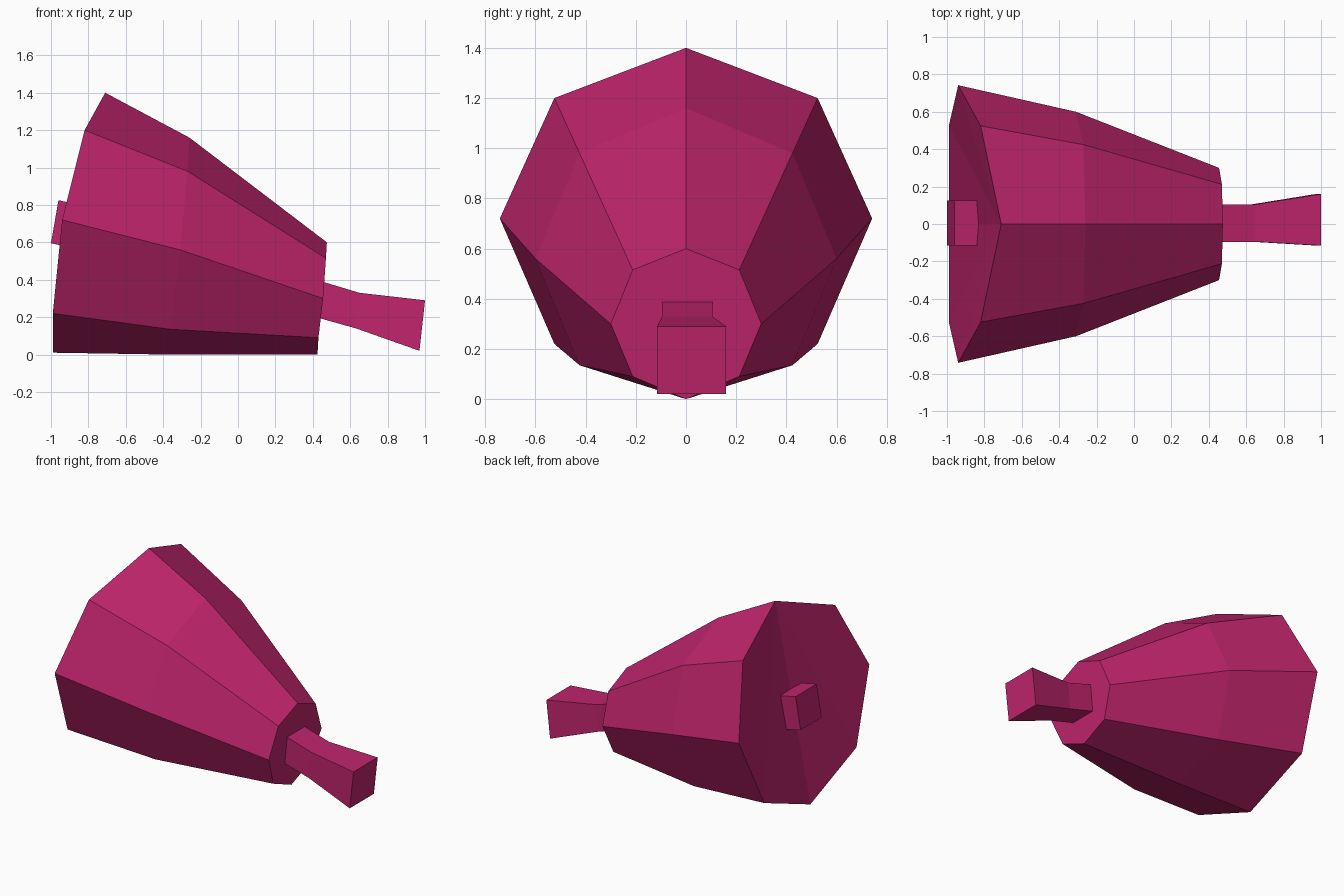
import bpy
import bmesh
from math import sin, pi

default_cube = bpy.data.objects.get("Cube")
if default_cube:
    bpy.data.objects.remove(default_cube, do_unlink=True)

magenta = bpy.data.materials.new("magenta")
magenta.use_nodes = True
colour = (0.52, 0.018, 0.15, 1)
magenta.diffuse_color = colour
magenta.node_tree.nodes["Principled BSDF"].inputs["Base Color"].default_value = colour


def loft(name, rings, fan_first=False):
    """Skin a list of closed rings with flat faces and close both ends."""
    bm = bmesh.new()
    loops = [[bm.verts.new(point) for point in ring] for ring in rings]
    count = len(loops[0])
    for start, end in zip(loops, loops[1:]):
        for i in range(count):
            j = (i + 1) % count
            bm.faces.new((start[i], start[j], end[j], end[i]))
    first = loops[0]
    if fan_first:
        for i in range(1, count - 1):
            bm.faces.new((first[0], first[i], first[i + 1]))
    else:
        bm.faces.new(first)
    bm.faces.new(loops[-1])
    bmesh.ops.recalc_face_normals(bm, faces=bm.faces)
    mesh = bpy.data.meshes.new(name)
    bm.to_mesh(mesh)
    bm.free()
    mesh.materials.append(magenta)
    part = bpy.data.objects.new(name, mesh)
    bpy.context.scene.collection.objects.link(part)
    return part


def bell_ring(radius, profile):
    """Mirror a top-to-bottom (x, z) profile into an eight-sided ring."""
    steps = len(profile) - 1
    side = [(x, radius * sin(pi * i / steps), z) for i, (x, z) in enumerate(profile)]
    return side + [(x, -y, z) for x, y, z in reversed(side[1:-1])]


def box_ring(top, bottom, right, left):
    """Four-sided section between a top and a bottom (x, z) point."""
    return [(top[0], right, top[1]), (top[0], left, top[1]),
            (bottom[0], left, bottom[1]), (bottom[0], right, bottom[1])]


# Bell shell: wide mouth, waist and narrow crown
mouth = bell_ring(0.742, [(-0.71, 1.4), (-0.82, 1.2), (-0.94, 0.72), (-0.99, 0.22), (-0.99, 0.01)])
waist = bell_ring(0.6, [(-0.26, 1.16), (-0.27, 0.98), (-0.31, 0.56), (-0.36, 0.135), (-0.38, 0)])
crown = bell_ring(0.3, [(0.475, 0.6), (0.47, 0.515), (0.455, 0.3), (0.43, 0.09), (0.425, 0)])
loft("bell_shell", [mouth, waist, crown], fan_first=True)

# Handle: straight neck that flares to a square end
loft("handle", [
    box_ring((0.4, 0.405), (0.38, 0.21), -0.095, 0.105),
    box_ring((0.65, 0.33), (0.63, 0.14), -0.095, 0.105),
    box_ring((1, 0.29), (0.97, 0.02), -0.115, 0.16),
])

# Clapper: small block poking out of the mouth
loft("clapper", [
    box_ring((-0.96, 0.825), (-1, 0.595), -0.115, 0.125),
    box_ring((-0.7, 0.77), (-0.74, 0.54), -0.115, 0.125),
])
